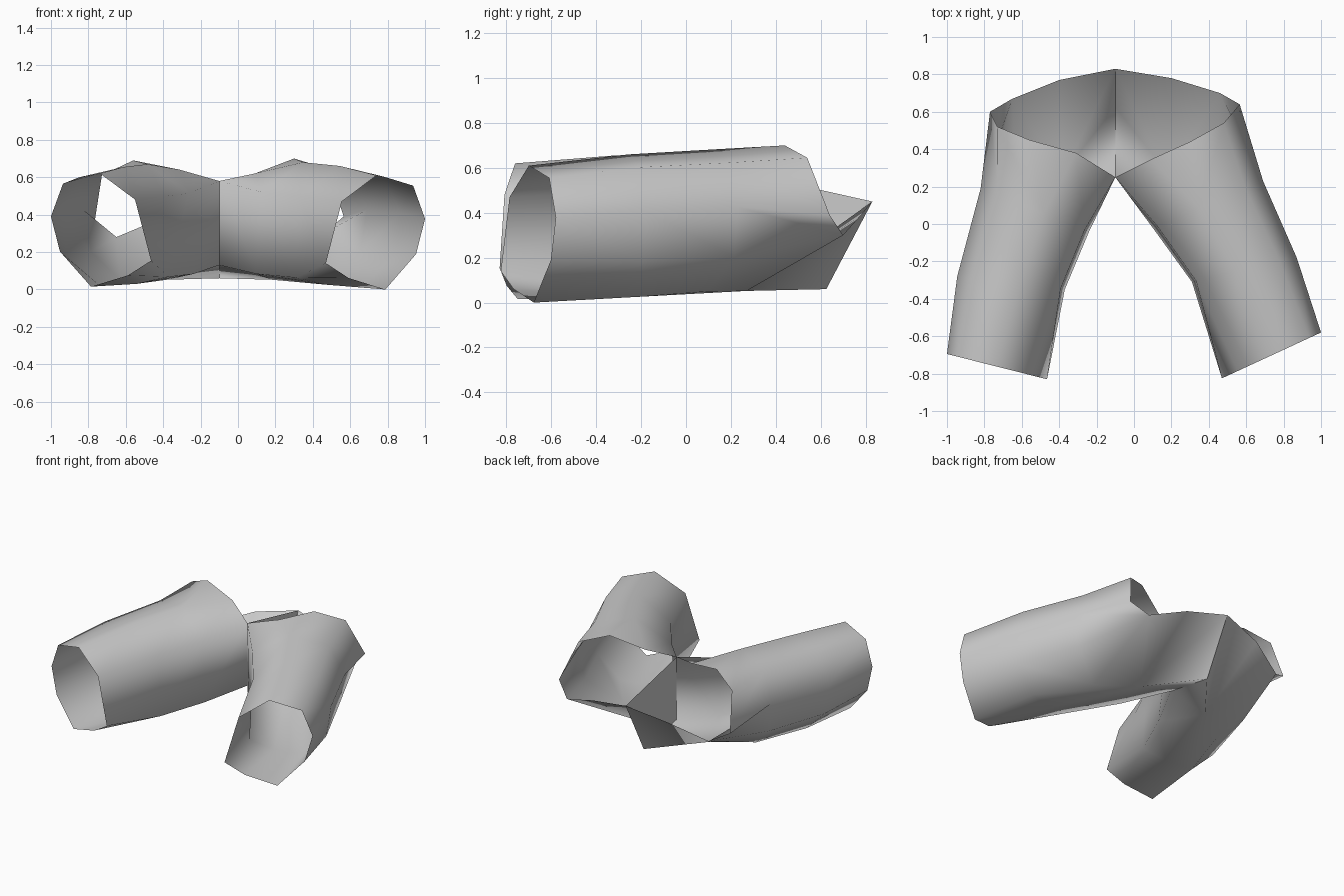
import bpy, bmesh, math
from mathutils import Vector

cube = bpy.data.objects.get("Cube")
if cube:
    bpy.data.objects.remove(cube)

# Single cloth colour
cloth = bpy.data.materials.new("light_grey_cloth")
cloth.use_nodes = True
grey = (0.6, 0.6, 0.6, 1)
cloth.diffuse_color = grey
cloth.node_tree.nodes["Principled BSDF"].inputs["Base Color"].default_value = grey

# Centre seam corners shared by both legs
SEAM_X = -0.1
CROTCH = Vector((SEAM_X, 0.25, 0.58))
REAR = Vector((SEAM_X, 0.83, 0.45))
UNDER = Vector((SEAM_X, 0.625, 0.06))
FRONT_LOW = Vector((SEAM_X, 0.25, 0.13))

# Eight-sided leg sections: (inner to outer, bottom to top), from inner top round
CUFF = [(0.16, 0.77), (0.51, 1), (0.88, 0.91), (1, 0.62),
        (0.91, 0.31), (0.6, 0), (0.23, 0.1), (0, 0.23)]
KNEE = [(0.04, 0.75), (0.42, 1), (0.84, 0.91), (1, 0.6),
        (0.94, 0.25), (0.66, 0), (0.3, 0), (0, 0.06)]


def ring(section, inner, outer, low, high):
    """Leg section stretched between an inner and an outer plan point."""
    a, b = Vector(inner), Vector(outer)
    points = []
    for t, h in section:
        p = a.lerp(b, t)
        points.append(Vector((p.x, p.y, low + h * (high - low))))
    return points


def finish(name, bm):
    bmesh.ops.recalc_face_normals(bm, faces=bm.faces)
    mesh = bpy.data.meshes.new(name)
    bm.to_mesh(mesh)
    bm.free()
    mesh.materials.append(cloth)
    ob = bpy.data.objects.new(name, mesh)
    bpy.context.collection.objects.link(ob)
    bpy.ops.object.select_all(action='DESELECT')
    ob.select_set(True)
    bpy.context.view_layer.objects.active = ob
    bpy.ops.object.shade_smooth_by_angle(angle=math.radians(100))


def make_leg(name, side, cuff, knee, hip, waist):
    """Loft cuff, knee and hip sections into the waist edge and the seam."""
    bm = bmesh.new()
    hip_points = ring(KNEE, *hip)
    # the underside tucks forward below the seat
    hip_points[5] = Vector((SEAM_X + side * 0.53, 0.1, 0.05))
    hip_points[6] = Vector((SEAM_X + side * 0.28, 0.27, 0.052))
    rows = [[bm.verts.new(p) for p in points]
            for points in (ring(CUFF, *cuff), ring(KNEE, *knee), hip_points)]
    for near, far in zip(rows, rows[1:]):
        for i in range(8):
            j = (i + 1) % 8
            bm.faces.new((near[i], near[j], far[j], far[i]))

    # top and outside, from hip to waist edge
    h = rows[-1]
    w = [bm.verts.new(p) for p in (CROTCH, *waist, REAR)]
    under, low = bm.verts.new(UNDER), bm.verts.new(FRONT_LOW)
    bm.faces.new((h[0], h[1], w[1], w[0]))
    bm.faces.new((h[1], w[2], w[1]))
    for i in (1, 2, 3):
        bm.faces.new((h[i], h[i + 1], w[i + 2], w[i + 1]))

    # tucked seat panel and inner side, from hip to seam
    bm.faces.new((h[4], h[5], w[5]))
    bm.faces.new((h[5], h[6], w[5]))
    bm.faces.new((h[6], w[6], w[5]))
    bm.faces.new((h[6], w[7], w[6]))
    bm.faces.new((h[6], under, w[7]))
    bm.faces.new((h[6], low, under))
    bm.faces.new((h[6], h[7], low))
    bm.faces.new((h[7], h[0], w[0], low))
    finish(name, bm)


make_leg("left_leg", 1,
         ((0.47, -0.825), (1, -0.58), 0, 0.61),
         ((0.31, -0.31), (0.87, -0.18), 0.025, 0.66),
         ((0.1, -0.02), (0.69, 0.23), 0.045, 0.68),
         [(0.09, 0.345, 0.62), (0.3, 0.44, 0.7), (0.48, 0.54, 0.645),
          (0.565, 0.64, 0.39), (0.46, 0.7, 0.3), (0.2, 0.78, 0.39)])

make_leg("right_leg", -1,
         ((-0.465, -0.83), (-1, -0.695), 0.015, 0.62),
         ((-0.37, -0.35), (-0.945, -0.28), 0.03, 0.655),
         ((-0.24, -0.04), (-0.82, 0.19), 0.045, 0.67),
         [(-0.31, 0.38, 0.64), (-0.56, 0.45, 0.69), (-0.73, 0.52, 0.61),
          (-0.77, 0.6, 0.34), (-0.65, 0.67, 0.28), (-0.4, 0.77, 0.385)])

# Wall between the legs along the seam
bm = bmesh.new()
bm.faces.new([bm.verts.new(p) for p in (CROTCH, REAR, UNDER, FRONT_LOW)])
finish("centre_divider", bm)
